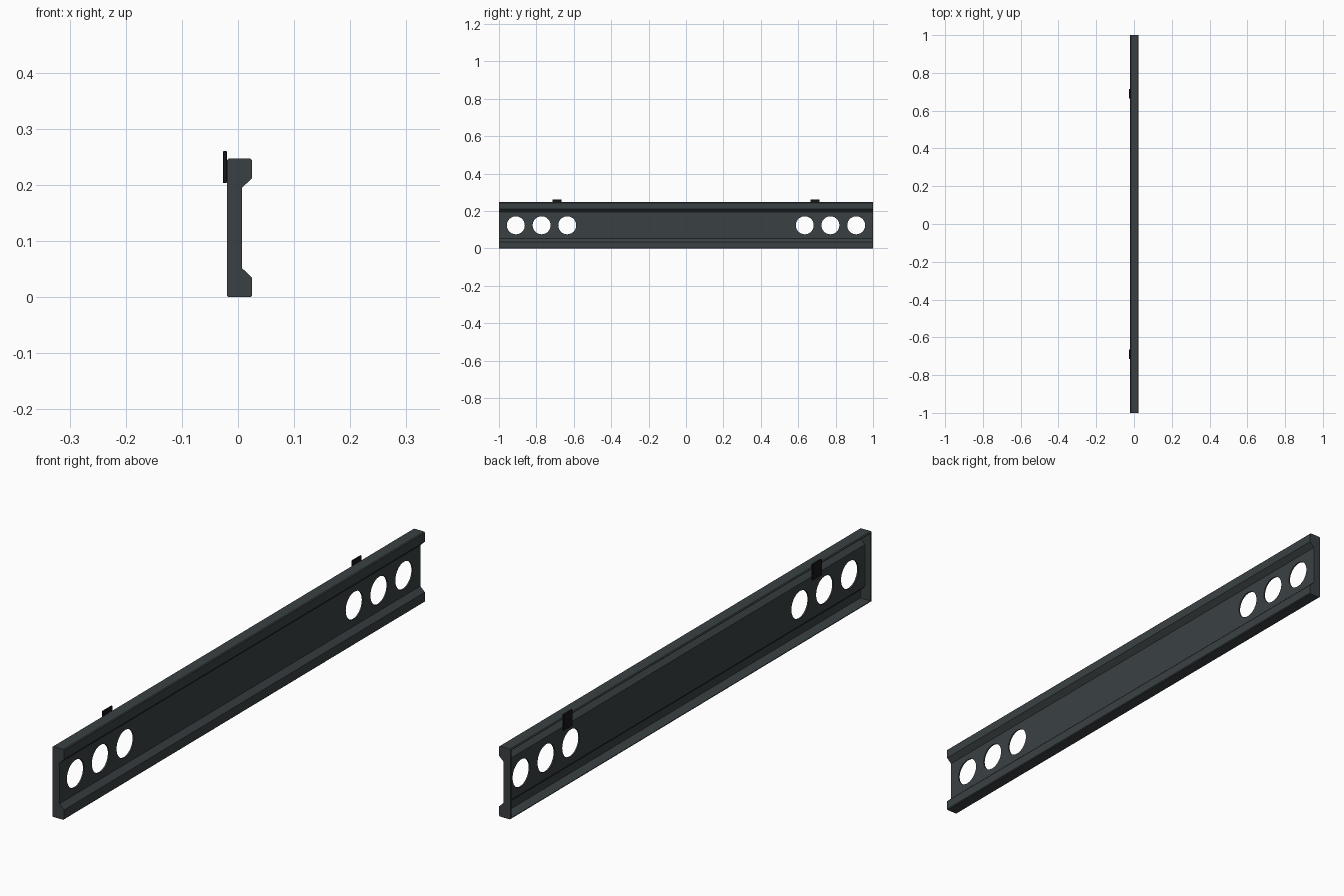
import bpy, bmesh, math
from mathutils import Matrix

if "Cube" in bpy.data.objects:
    bpy.data.objects.remove(bpy.data.objects["Cube"])

H = 0.247      # total body height
T = 0.005      # sheet wall thickness
BACK = -0.02   # rear plane of the body


def material(name, colour):
    m = bpy.data.materials.new(name)
    m.diffuse_color = colour
    m.use_nodes = True
    m.node_tree.nodes["Principled BSDF"].inputs["Base Color"].default_value = m.diffuse_color
    return m


body_mat = material("dark_steel", (0.042, 0.051, 0.055, 1))
clip_mat = material("black", (0.009, 0.009, 0.010, 1))


def add_object(name, bm, mat=None):
    bmesh.ops.recalc_face_normals(bm, faces=bm.faces[:])
    mesh = bpy.data.meshes.new(name)
    bm.to_mesh(mesh)
    bm.free()
    obj = bpy.data.objects.new(name, mesh)
    bpy.context.collection.objects.link(obj)
    if mat:
        mesh.materials.append(mat)
    return obj


def prism(name, half, length, mat=None):
    """Mirror a lower half profile (x, z) about mid height and extrude along y."""
    profile = half + [(x, H - z) for x, z in reversed(half)]
    bm = bmesh.new()
    verts = [bm.verts.new((x, -length / 2, z)) for x, z in profile]
    face = bm.faces.new(verts)
    out = bmesh.ops.extrude_face_region(bm, geom=[face])["geom"]
    bmesh.ops.translate(bm, vec=(0, length, 0),
                        verts=[v for v in out if isinstance(v, bmesh.types.BMVert)])
    return add_object(name, bm, mat)


def cut(target, cutter):
    mod = target.modifiers.new("cut", 'BOOLEAN')
    mod.object = cutter
    mod.operation = 'DIFFERENCE'
    mod.solver = 'EXACT'
    cutter.hide_render = True
    bpy.context.view_layer.objects.active = target
    bpy.ops.object.modifier_apply(modifier=mod.name)
    bpy.data.objects.remove(cutter)


# Channel-shaped beam with chamfered flanges and closed ends
beam = prism("channel_beam", [
    (BACK, 0.003), (BACK + 0.003, 0), (0.022, 0), (0.025, 0.003),
    (0.025, 0.035), (0.007, 0.052)], 2.0, body_mat)

# Hollow rear, following the outside profile
cut(beam, prism("hollow_cutter", [
    (BACK - 0.02, T), (0.020, T), (0.020, 0.033), (0.002, 0.050)], 2.0 - 2 * T))

# Three round holes near each end
bm = bmesh.new()
for side in (-1, 1):
    for y in (0.635, 0.772, 0.91):
        m = Matrix.Translation((0, side * y, H / 2)) @ Matrix.Rotation(math.pi / 2, 4, 'Y')
        bmesh.ops.create_cone(bm, cap_ends=True, segments=48, radius1=0.048,
                              radius2=0.048, depth=0.2, matrix=m)
cut(beam, add_object("hole_cutter", bm))

# Rear mounting clips standing above the top edge
for label, y in (("front", -0.69), ("rear", 0.69)):
    bm = bmesh.new()
    m = Matrix.Translation((-0.0233, y, 0.232)) @ Matrix.Diagonal((0.007, 0.05, 0.057, 1))
    bmesh.ops.create_cube(bm, size=1, matrix=m)
    bmesh.ops.bevel(bm, geom=bm.edges[:], offset=0.001, segments=1, affect='EDGES')
    add_object(label + "_clip", bm, clip_mat)

# Smooth hole walls, crisp folds
bpy.ops.object.select_all(action='DESELECT')
beam.select_set(True)
bpy.context.view_layer.objects.active = beam
bpy.ops.object.shade_smooth_by_angle(angle=math.radians(25))
